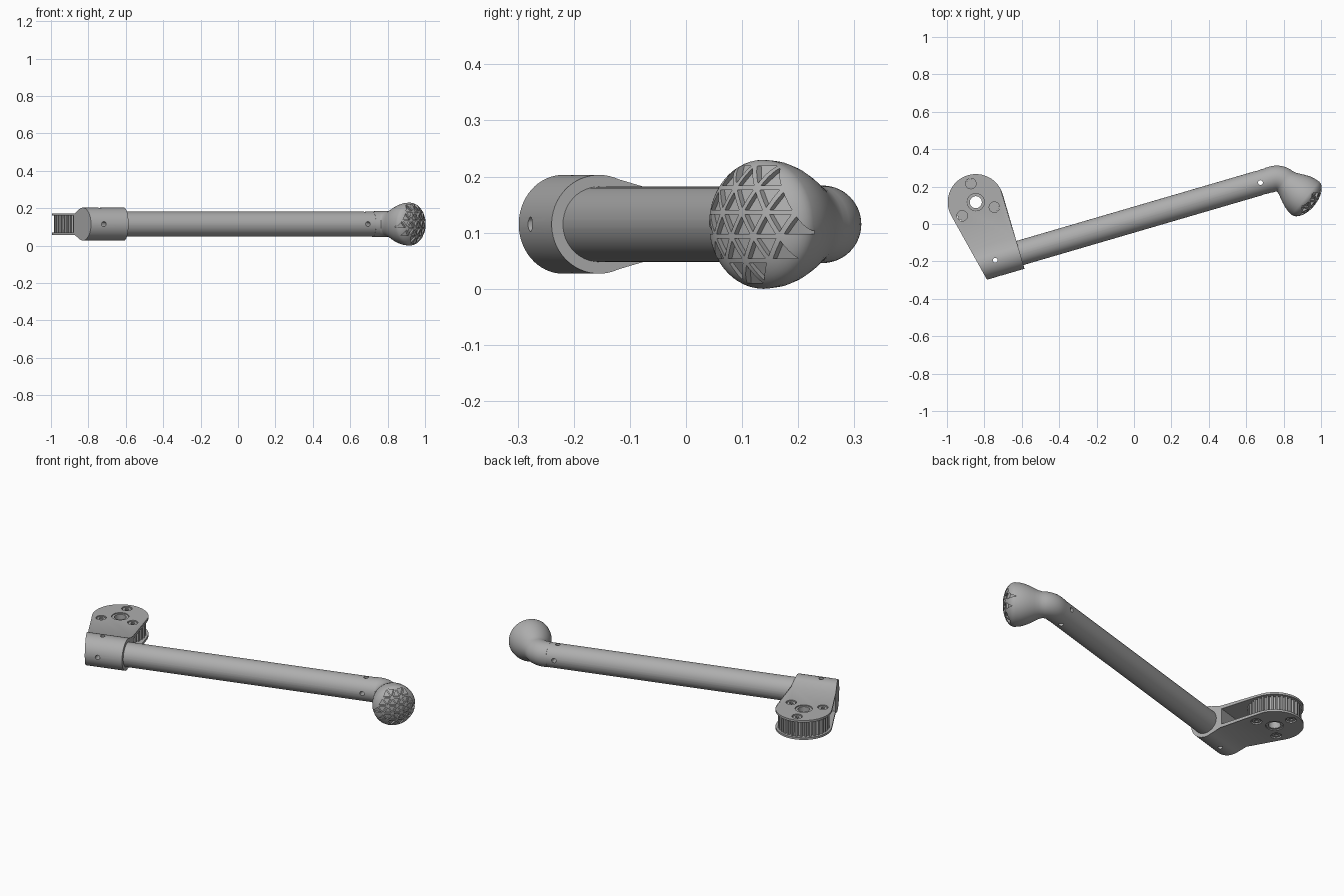
import bpy, bmesh
from math import sin, cos, pi, radians, sqrt
from mathutils import Matrix, Vector

default = bpy.data.objects.get("Cube")
if default:
    bpy.data.objects.remove(default, do_unlink=True)

grey = bpy.data.materials.new("matte_grey")
grey.use_nodes = True
COLOUR = (0.42, 0.42, 0.42, 1)
grey.diffuse_color = COLOUR
grey.node_tree.nodes["Principled BSDF"].inputs["Base Color"].default_value = COLOUR

# Everything is built along the tube axis (x), then turned into place
PLACE = Matrix.Translation((-0.61, -0.155, 0.115)) @ Matrix.Rotation(radians(16.3), 4, 'Z')
HUB = (-0.15, 0.327)
FLANGE_R = 0.15


def finish(name, bm):
    bmesh.ops.recalc_face_normals(bm, faces=bm.faces)
    mesh = bpy.data.meshes.new(name)
    bm.to_mesh(mesh)
    bm.free()
    mesh.materials.append(grey)
    ob = bpy.data.objects.new(name, mesh)
    bpy.context.collection.objects.link(ob)
    return ob


def circle(c, r, n=40, start=0.0, end=2 * pi, closed=True):
    steps = n if closed else n - 1
    return [(c[0] + r * cos(start + (end - start) * i / steps),
             c[1] + r * sin(start + (end - start) * i / steps)) for i in range(n)]


def prism(name, pts, lo, hi, along_x=False, round_end=0):
    """Extrude an outline along z, or a y-z section along x."""
    bm = bmesh.new()
    put = (lambda p, h: (h, p[0], p[1])) if along_x else (lambda p, h: (p[0], p[1], h))
    a, b = ([bm.verts.new(put(p, h)) for p in pts] for h in (lo, hi))
    bm.faces.new(a)
    cap = bm.faces.new(b)
    for i in range(len(pts)):
        j = (i + 1) % len(pts)
        bm.faces.new((a[i], a[j], b[j], b[i]))
    if round_end:
        bmesh.ops.bevel(bm, geom=list(cap.edges), offset=round_end, segments=3,
                        profile=0.5, affect='EDGES')
    return finish(name, bm)


def sweep(name, rings, n=48):
    """Round section swept through (x, y, heading, radius) stations."""
    bm = bmesh.new()
    loops = []
    for x, y, a, r in rings:
        loops.append([bm.verts.new((x - sin(a) * r * cos(t), y + cos(a) * r * cos(t), r * sin(t)))
                      for t in (2 * pi * i / n for i in range(n))])
    for p, q in zip(loops, loops[1:]):
        for i in range(n):
            j = (i + 1) % n
            bm.faces.new((p[i], p[j], q[j], q[i]))
    bm.faces.new(loops[0])
    bm.faces.new(loops[-1])
    return finish(name, bm)


def boolean(ob, cutter, op='DIFFERENCE', keep=False):
    mod = ob.modifiers.new("cut", 'BOOLEAN')
    mod.object, mod.operation, mod.solver = cutter, op, 'EXACT'
    bpy.context.view_layer.objects.active = ob
    bpy.ops.object.modifier_apply(modifier=mod.name)
    if not keep:
        bpy.data.objects.remove(cutter, do_unlink=True)


def pin_holes(ob, x, r):
    """One vertical and one sideways pin hole through the axis."""
    boolean(ob, prism("cutter", circle((x, 0), r, 16), -0.2, 0.2))
    boolean(ob, sweep("cutter", [(x, -0.2, pi / 2, r), (x, 0.2, pi / 2, r)], 16))


# Clamp bracket: round sleeve section running back into two flat plates
section = [(0.088, 0.057)] + circle((0, 0), 0.088, 40, radians(66), radians(294), False)
section += [(0.088, -0.057), (0.6, -0.057), (0.6, 0.057)]
bracket = prism("clamp_bracket", section, -0.4, 0, True, 0.008)
plan = [(-0.2015, -0.12), (0.02, -0.12), (0.02, HUB[1])]
plan += circle(HUB, FLANGE_R, 48, 0, radians(192.8), False)
boolean(bracket, prism("cutter", plan, -0.2, 0.2), 'INTERSECT')
slot = [(-0.5, 0.1), (0.1, 0.1), (0.1, 0.7), (-0.5, 0.7)]
boolean(bracket, prism("cutter", slot, -0.045, 0.045))
boolean(bracket, prism("cutter", circle(HUB, 0.046), -0.2, 0.2))
pin_holes(bracket, -0.137, 0.013)
screw_spots = [(HUB[0] + 0.103 * cos(a), HUB[1] + 0.103 * sin(a))
               for a in (radians(88.7 + 120 * k) for k in range(3))]
for spot in screw_spots:
    boolean(bracket, prism("cutter", circle(spot, 0.028, 28), -0.2, 0.2))

# Toothed pulley between the plates
TEETH = 34
outline = []
for k in range(TEETH):
    for f, r in ((0.0, 0.122), (0.38, 0.122), (0.5, 0.138), (0.88, 0.138)):
        a = 2 * pi * (k + f) / TEETH
        outline.append((HUB[0] + r * cos(a), HUB[1] + r * sin(a)))
pulley = prism("toothed_pulley", outline, -0.046, 0.046)
boolean(pulley, prism("cutter", circle(HUB, 0.04), -0.2, 0.2))

# Bearing ring in the hub
bearing = prism("hub_bearing", circle(HUB, 0.044), -0.053, 0.053)
boolean(bearing, prism("cutter", circle(HUB, 0.032), -0.2, 0.2))
parts = [bracket, pulley, bearing]

# Socket screws on both plates
for side in (1, -1):
    for k, spot in enumerate(screw_spots):
        screw = prism(f"{'upper' if side > 0 else 'lower'}_screw_{k + 1}",
                      circle(spot, 0.023, 28), *sorted((0.03 * side, 0.053 * side)))
        boolean(screw, prism("cutter", circle(spot, 0.012, 6),
                             *sorted((0.045 * side, 0.1 * side))))
        parts.append(screw)

# Long tube
tube = sweep("tube", [(-0.19, 0, 0, 0.067), (1.4, 0, 0, 0.067)])
pin_holes(tube, 1.34, 0.013)
pin_holes(tube, -0.137, 0.013)
boolean(tube, prism("cutter", [(-0.3, 0.2), (-0.3, -0.2), (-0.165, -0.2), (-0.165, 0.2)],
                    -0.2, 0.2))
parts.append(tube)

# Foot: elbow, flared neck and domed pad in one sweep
TURN = radians(55.7)
BEND, CORNER = 0.07, 1.447
PAD_R, PAD_T, DOME = 0.115, 0.178, 0.062
heading = Vector((cos(TURN), -sin(TURN), 0))
across = Vector((sin(TURN), cos(TURN), 0))


def station(t, r):
    return (CORNER + heading.x * t, heading.y * t, -TURN, r)


def dome_height(r):
    return PAD_T + DOME * sqrt(max(0, 1 - (r / PAD_R) ** 2))


rings = [(1.385, 0, 0, 0.0685)]
for i in range(9):
    a = TURN * i / 8
    rings.append((1.41 + BEND * sin(a), BEND * (cos(a) - 1), -a, 0.069))
rings += [station(t, r) for t, r in ((0.055, 0.074), (0.078, 0.085), (0.1, 0.096),
                                     (0.125, 0.106), (0.15, 0.1125))]
for i in range(14):
    a = pi / 2 * i / 13.2
    rings.append(station(PAD_T + DOME * sin(a), PAD_R * cos(a)))
foot = sweep("foot", rings, 56)

# Triangular tread pockets whose floors follow the dome
SIDE = 0.05
ROW = SIDE * sqrt(3) / 2
bm = bmesh.new()
for j in range(-3, 4):
    for k in range(-5, 6):
        up = (j + k) % 2 == 0
        cy, cz = k * SIDE / 2, j * ROW + (-ROW / 6 if up else ROW / 6)
        if sqrt(cy * cy + cz * cz) > 0.106:
            continue
        floor, top = [], []
        for y, z in circle((cy, cz), 0.72 * SIDE / sqrt(3), 3, pi / 2 if up else -pi / 2,
                           2 * pi + (pi / 2 if up else -pi / 2)):
            base = Vector((CORNER, 0, z)) + across * y
            floor.append(bm.verts.new(base + heading * (dome_height(sqrt(y * y + z * z)) - 0.011)))
            top.append(bm.verts.new(base + heading * 0.3))
        bm.faces.new(floor)
        bm.faces.new(top)
        for i in range(3):
            m = (i + 1) % 3
            bm.faces.new((floor[i], floor[m], top[m], top[i]))
boolean(foot, finish("cutter", bm))
parts.append(foot)

# Turn the parts into place and smooth the round surfaces
for ob in parts:
    ob.data.transform(PLACE)
    bpy.ops.object.select_all(action='DESELECT')
    ob.select_set(True)
    bpy.context.view_layer.objects.active = ob
    bpy.ops.object.shade_smooth_by_angle(angle=radians(28))
